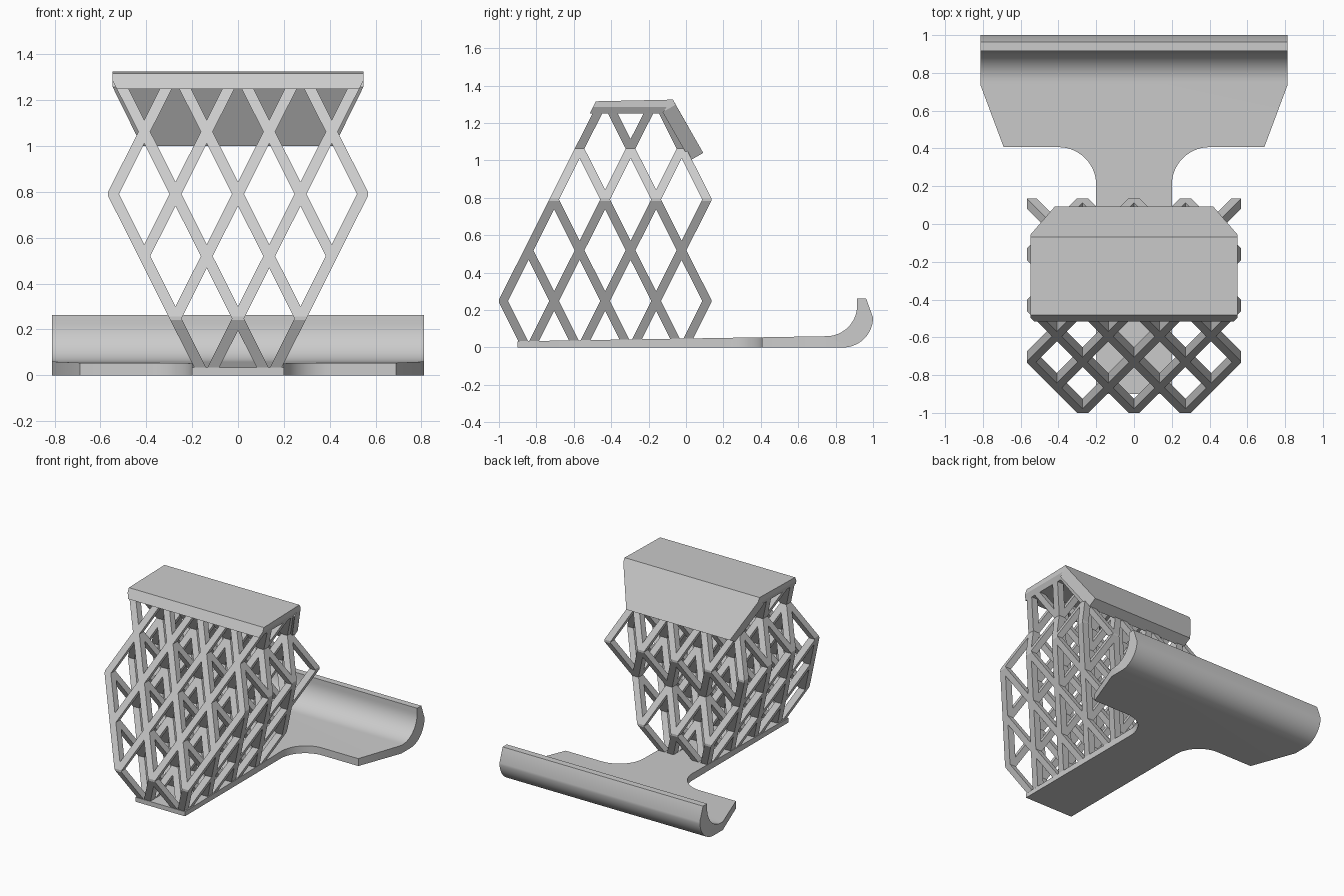
import bpy, bmesh
from math import sin, cos, pi, radians
from mathutils import Matrix, Vector

if "Cube" in bpy.data.objects:
    bpy.data.objects.remove(bpy.data.objects["Cube"])

grey = bpy.data.materials.new("plain_grey")
grey.use_nodes = True
COLOUR = (0.6, 0.6, 0.6, 1)
grey.diffuse_color = COLOUR
grey.node_tree.nodes["Principled BSDF"].inputs["Base Color"].default_value = COLOUR


def finish(name, bm):
    bmesh.ops.recalc_face_normals(bm, faces=bm.faces)
    mesh = bpy.data.meshes.new(name)
    bm.to_mesh(mesh)
    bm.free()
    mesh.materials.append(grey)
    obj = bpy.data.objects.new(name, mesh)
    bpy.context.collection.objects.link(obj)
    return obj


def prism(name, points, offset):
    """Extrude a closed outline of 3D points along an offset."""
    bm = bmesh.new()
    face = bm.faces.new([bm.verts.new(p) for p in points])
    out = bmesh.ops.extrude_face_region(bm, geom=[face])
    verts = [v for v in out["geom"] if isinstance(v, bmesh.types.BMVert)]
    bmesh.ops.translate(bm, verts=verts, vec=offset)
    return finish(name, bm)


def hull(name, half_points):
    """Convex block mirrored across x."""
    bm = bmesh.new()
    for x, y, z in half_points:
        bm.verts.new((x, y, z))
        bm.verts.new((-x, y, z))
    bmesh.ops.convex_hull(bm, input=bm.verts)
    bmesh.ops.dissolve_limit(bm, angle_limit=radians(1), verts=bm.verts, edges=bm.edges)
    return finish(name, bm)


def arc(cx, cy, r, start, end, steps=14):
    angles = [radians(start + (end - start) * i / steps) for i in range(steps + 1)]
    return [(cx + r * cos(a), cy + r * sin(a)) for a in angles]


# Base plate with upturned hook: side profile trimmed by the T-shaped plan
profile = ([(-0.9, 0), (0.84, 0)] + arc(0.84, 0.16, 0.16, -90, 0)[1:]
           + [(0.963, 0.262), (0.915, 0.262)]
           + arc(0.75, 0.225, 0.165, 0, -90) + [(-0.9, 0.033)])
base = prism("base_plate", [(-0.812, y, z) for y, z in profile], (1.624, 0, 0))

half_plan = ([(0.2, -1.1)] + arc(0.4, 0.207, 0.2, 180, 90)
             + [(0.69, 0.407), (0.812, 0.76), (0.812, 1.1)])
# keep the straight sides just outside the profile ends
half_plan = [(x + 0.01 if x > 0.8 else x, y) for x, y in half_plan]
plan = half_plan + [(-x, y) for x, y in reversed(half_plan)]
cutter = prism("plan_cutter", [(x, y, -0.2) for x, y in plan], (0, 0, 0.7))
cutter.hide_render = True

trim = base.modifiers.new("trim", 'BOOLEAN')
trim.operation = 'INTERSECT'
trim.solver = 'EXACT'
trim.object = cutter
bpy.context.view_layer.objects.active = base
for o in bpy.context.selected_objects:
    o.select_set(False)
base.select_set(True)
bpy.ops.object.modifier_apply(modifier="trim")
bpy.data.objects.remove(cutter)
bpy.ops.object.shade_smooth_by_angle(angle=radians(30))

# Body-centred lattice: each layer holds a grid of nodes (half x count, y range)
STEP, RISE, WIDTH, MID_Y = 0.1363, 0.2715, 0.052, -0.4325
LAYERS = [(1, -3, 3), (2, -4, 4), (3, -3, 3), (4, -2, 4), (3, -1, 3), (4, 0, 2)]


def nodes(layer):
    nx, y0, y1 = LAYERS[layer]
    z = -0.0235 + RISE * layer
    return [Vector((i * STEP, MID_Y + j * STEP, z))
            for i in range(-nx, nx + 1, 2) for j in range(y0, y1 + 1, 2)]


bm = bmesh.new()
for layer in range(len(LAYERS) - 1):
    for a in nodes(layer):
        for b in nodes(layer + 1):
            d = b - a
            if max(abs(d.x), abs(d.y)) < STEP * 1.1:
                m = (a + b) / 2
                bmesh.ops.create_cube(bm, size=1, matrix=Matrix((
                    (WIDTH, 0, d.x, m.x), (0, WIDTH, d.y, m.y),
                    (0, 0, d.z, m.z), (0, 0, 0, 1))))

# Trim the lattice to its bounding faces and bury its ends in base and cap
for co, no in [((0, 0, 0.015), (0, 0, -1)), ((0, 0, 1.285), (0, 0, 1)),
               ((0.567, 0, 0), (1, 0, 0)), ((-0.567, 0, 0), (-1, 0, 0)),
               ((0, -1, 0), (0, -1, 0)), ((0, 0.135, 0), (0, 1, 0))]:
    bmesh.ops.bisect_plane(bm, geom=bm.verts[:] + bm.edges[:] + bm.faces[:],
                           plane_co=co, plane_no=no, clear_outer=True)
    bmesh.ops.holes_fill(bm, edges=[e for e in bm.edges if e.is_boundary], sides=8)
finish("lattice", bm)

# Cap plate on top, sloped at the front and bevelled under the ends
W = 0.547
hull("cap_plate", [(W, -0.482, 1.316), (W, -0.497, 1.285), (W - 0.018, -0.515, 1.25),
                   (W, -0.07, 1.325), (W, -0.09, 1.285), (W - 0.018, -0.12, 1.25)])

# Tapered flap hanging behind the cap
hull("cap_flap", [(W, -0.07, 1.325), (W, -0.055, 1.298), (0.42, 0.092, 1.04),
                  (W, -0.125, 1.258), (0.42, 0.022, 1.0)])
